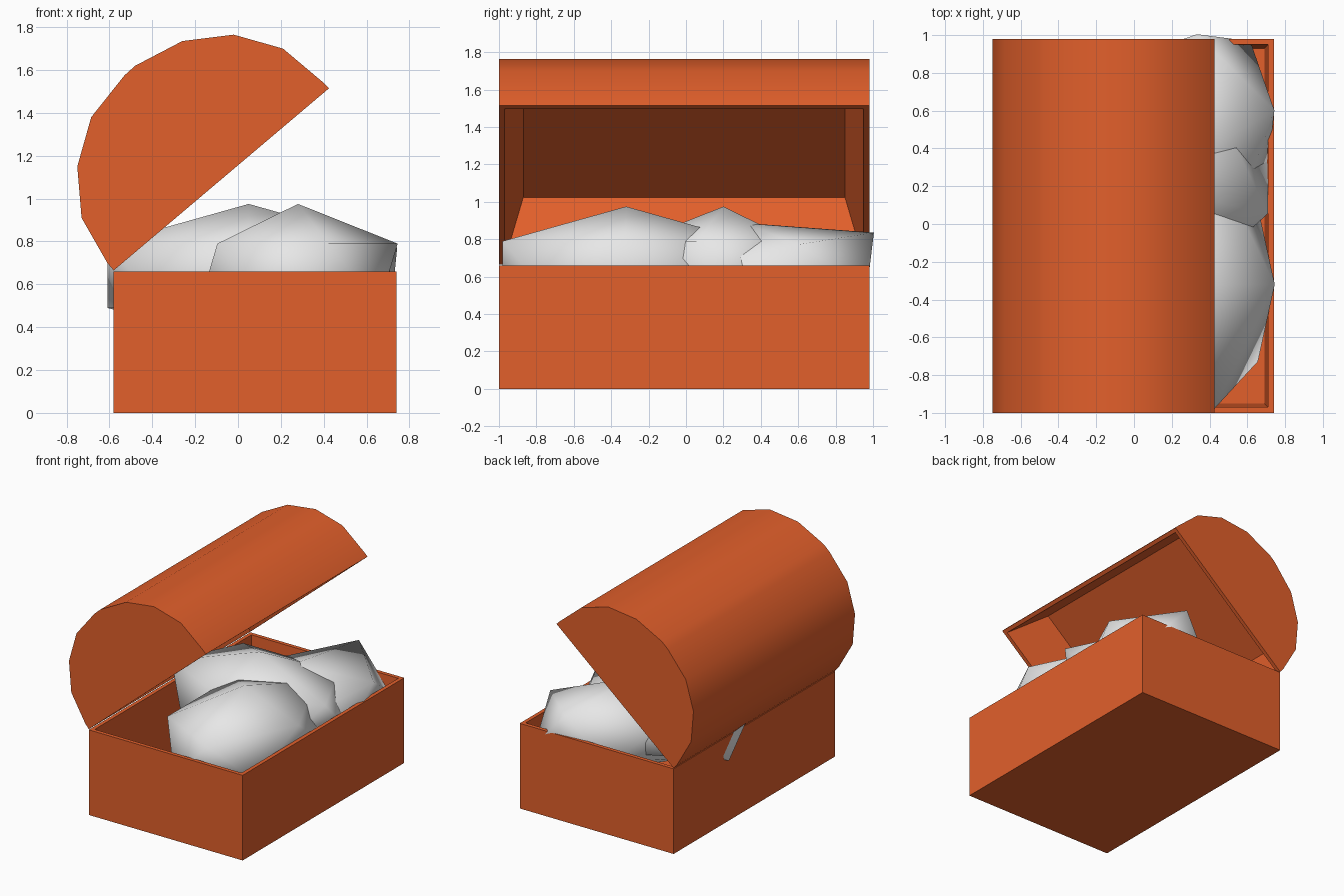
import bpy
import bmesh
from math import radians
from mathutils import Matrix, Vector

cube = bpy.data.objects.get("Cube")
if cube:
    bpy.data.objects.remove(cube, do_unlink=True)

Y_FRONT, Y_BACK = -1.0, 0.98


def make_material(name, colour):
    mat = bpy.data.materials.new(name)
    mat.use_nodes = True
    mat.diffuse_color = (*colour, 1)
    mat.node_tree.nodes["Principled BSDF"].inputs["Base Color"].default_value = (*colour, 1)
    return mat


orange = make_material("orange wood", (0.76, 0.115, 0.024))
grey = make_material("pale grey stone", (0.8, 0.8, 0.8))


def make_object(name, bm, mat):
    mesh = bpy.data.meshes.new(name)
    bm.to_mesh(mesh)
    bm.free()
    mesh.materials.append(mat)
    obj = bpy.data.objects.new(name, mesh)
    bpy.context.collection.objects.link(obj)
    return obj


def hollow_prism(name, profile, open_direction, rim, taper, depth):
    """Extrude an x-z profile along y and sink a tapered pocket into its open side."""
    bm = bmesh.new()
    end = bm.faces.new([bm.verts.new((x, Y_FRONT, z)) for x, z in profile])
    ext = bmesh.ops.extrude_face_region(bm, geom=[end])
    moved = [v for v in ext["geom"] if isinstance(v, bmesh.types.BMVert)]
    bmesh.ops.translate(bm, verts=moved, vec=(0, Y_BACK - Y_FRONT, 0))
    bmesh.ops.recalc_face_normals(bm, faces=bm.faces)
    bm.normal_update()
    opening = max(bm.faces, key=lambda f: f.normal.dot(open_direction))
    bmesh.ops.inset_individual(bm, faces=[opening], thickness=rim, use_even_offset=True)
    bmesh.ops.inset_individual(bm, faces=[opening], thickness=taper, depth=-depth,
                               use_even_offset=True)
    return make_object(name, bm, orange)


# Chest body with an open top
hollow_prism("chest_body", [(-0.58, 0), (0.74, 0), (0.74, 0.66), (-0.58, 0.66)],
             Vector((0, 0, 1)), 0.03, 0.02, 0.59)

# Rounded lid, tipped open about the left edge
lid_profile = [(-0.58, 0.665), (-0.61, 0.70), (-0.73, 0.91), (-0.75, 1.15),
               (-0.685, 1.38), (-0.53, 1.575), (-0.48, 1.62), (-0.26, 1.735),
               (-0.02, 1.765), (0.21, 1.70), (0.40, 1.54), (0.425, 1.515)]
lid = hollow_prism("chest_lid", lid_profile, Vector((0.65, 0, -0.76)), 0.03, 0.1, 0.36)
bpy.ops.object.select_all(action="DESELECT")
lid.select_set(True)
bpy.context.view_layer.objects.active = lid
bpy.ops.object.shade_smooth_by_angle(angle=radians(35))


# Rough boulders piled inside
def boulder(name, centre, turn, tilt_x=0, tilt_y=0):
    bm = bmesh.new()
    matrix = (Matrix.Translation(centre)
              @ Matrix.Rotation(radians(tilt_x), 4, "X")
              @ Matrix.Rotation(radians(tilt_y), 4, "Y")
              @ Matrix.Rotation(radians(turn), 4, "Z")
              @ Matrix.Diagonal((0.52, 0.776, 0.335, 1)))
    bmesh.ops.create_icosphere(bm, subdivisions=1, radius=1, matrix=matrix)
    for face in bm.faces:
        face.smooth = True
    make_object(name, bm, grey)


boulder("front_boulder", (0.28, -0.32, 0.64), 0)
boulder("middle_boulder", (0.05, 0.20, 0.64), -90)
boulder("back_boulder", (0.26, 0.375, 0.558), 161, 11, -2)
